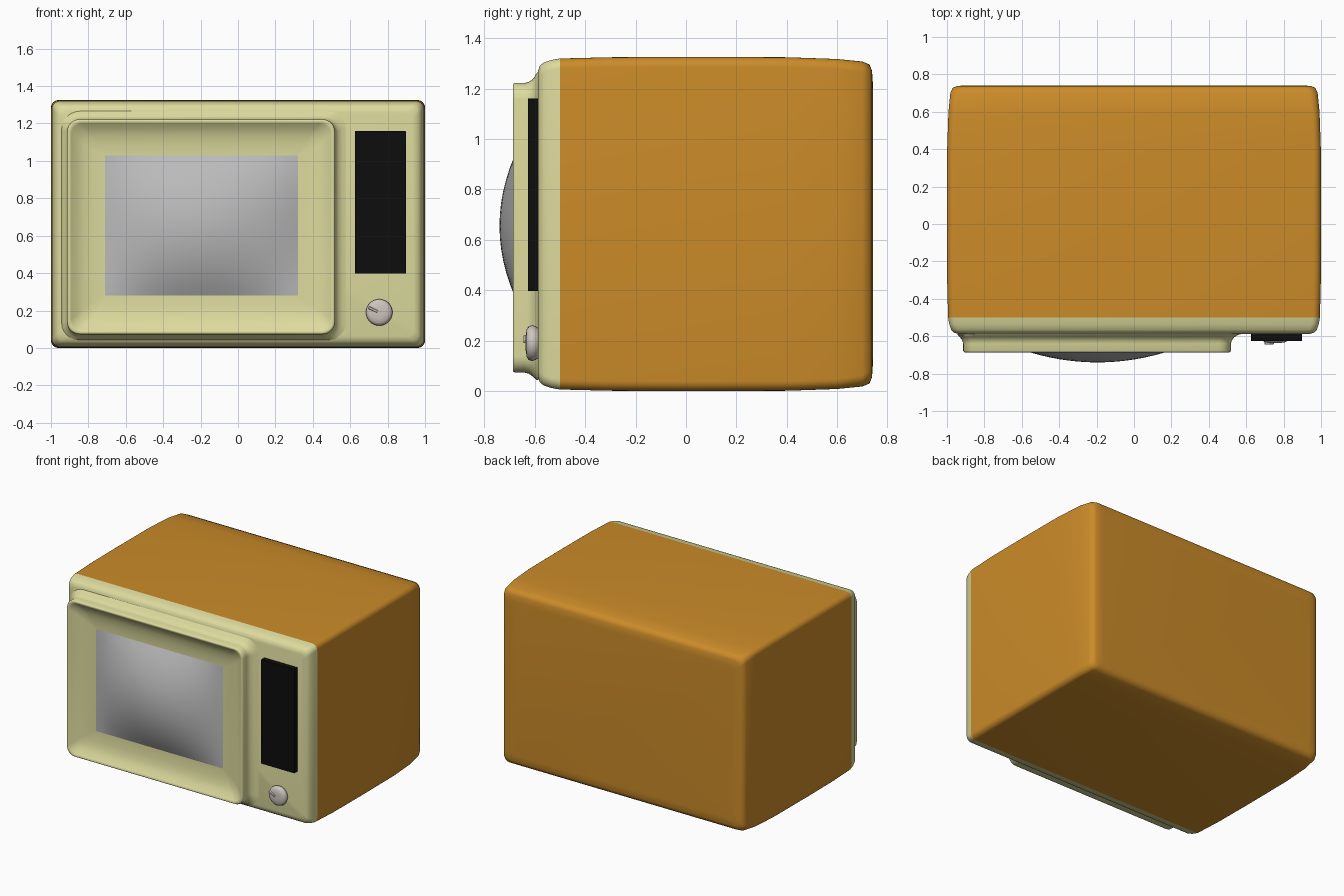
import bpy, bmesh, math

if "Cube" in bpy.data.objects:
    bpy.data.objects.remove(bpy.data.objects["Cube"])


def material(name, rgb):
    m = bpy.data.materials.new(name)
    m.diffuse_color = (*rgb, 1)
    m.use_nodes = True
    m.node_tree.nodes["Principled BSDF"].inputs["Base Color"].default_value = m.diffuse_color
    return m


ORANGE = material("orange", (0.6, 0.26, 0.022))
CREAM = material("cream", (0.72, 0.71, 0.34))
BLACK = material("black", (0.004, 0.004, 0.004))
GLASS = material("glass", (0.5, 0.5, 0.5))
METAL = material("metal", (0.62, 0.56, 0.52))


def finish(bm, name, mat, angle=40):
    bmesh.ops.recalc_face_normals(bm, faces=bm.faces)
    me = bpy.data.meshes.new(name)
    bm.to_mesh(me)
    bm.free()
    me.materials.append(mat)
    ob = bpy.data.objects.new(name, me)
    bpy.context.collection.objects.link(ob)
    bpy.ops.object.select_all(action='DESELECT')
    bpy.context.view_layer.objects.active = ob
    ob.select_set(True)
    bpy.ops.object.shade_smooth_by_angle(angle=math.radians(angle))
    return ob


def rounded_rect(x0, x1, z0, z1, r, y, n=6):
    pts = []
    corners = ((x1 - r, z1 - r), (x0 + r, z1 - r), (x0 + r, z0 + r), (x1 - r, z0 + r))
    for k, (cx, cz) in enumerate(corners):
        for i in range(n + 1):
            a = math.pi / 2 * (k + i / n)
            pts.append((cx + r * math.cos(a), y, cz + r * math.sin(a)))
    return pts


def loft(name, rings, mat, caps=(True, True), angle=40):
    bm = bmesh.new()
    loops = [[bm.verts.new(p) for p in ring] for ring in rings]
    for a, b in zip(loops, loops[1:]):
        for i in range(len(a)):
            j = (i + 1) % len(a)
            bm.faces.new((a[i], a[j], b[j], b[i]))
    if caps[0]:
        bm.faces.new(loops[0])
    if caps[1]:
        bm.faces.new(loops[-1])
    return finish(bm, name, mat, angle)


def shell_ring(y, inset, r=0.04):
    return rounded_rect(-1 + inset, 1 - inset, inset, 1.325 - inset, r, y)


# Main cabinet, gently rounded at the back
loft("cabinet", [shell_ring(y, d, r) for y, d, r in (
    (-0.5, 0.006, 0.04), (-0.3, 0.001, 0.04), (0, 0, 0.04), (0.4, 0.001, 0.04),
    (0.6, 0.008, 0.04), (0.70, 0.018, 0.045), (0.728, 0.03, 0.05),
    (0.738, 0.055, 0.05), (0.741, 0.1, 0.05))], ORANGE, (False, True), 60)

# Cream front panel
loft("front_panel", [shell_ring(y, d, r) for y, d, r in (
    (-0.5, 0.006, 0.04), (-0.535, 0.012, 0.04), (-0.565, 0.022, 0.04),
    (-0.58, 0.035, 0.04), (-0.588, 0.06, 0.04))], CREAM, (False, True), 60)

# Raised screen surround: flared foot, thin lip, concave dish
SX0, SX1, SZ0, SZ1 = -0.71, 0.32, 0.28, 1.03
rings = []
for d, y, r in ((0.07, -0.586, 0.1), (0.04, -0.592, 0.09), (0.018, -0.605, 0.08),
                (0.005, -0.622, 0.07), (0, -0.64, 0.065), (0, -0.678, 0.065),
                (-0.004, -0.685, 0.062), (-0.012, -0.687, 0.06), (-0.022, -0.68, 0.06),
                (-0.05, -0.658, 0.055), (-0.09, -0.642, 0.05), (-0.14, -0.633, 0.03)):
    side = min(d, 0.03)
    rings.append(rounded_rect(-0.913 - side, 0.518 + d, 0.073 - side, 1.222 + min(d, 0.045), r, y))
rings.append(rounded_rect(SX0, SX1, SZ0, SZ1, 0.002, -0.63))
loft("screen_surround", rings, CREAM, (False, True), 50)

# Bulging glass screen
bm = bmesh.new()
NX, NZ = 20, 16
grid = []
for i in range(NX + 1):
    u = 2 * i / NX - 1
    col = []
    for j in range(NZ + 1):
        v = 2 * j / NZ - 1
        y = -0.631 - 0.109 * (1 - u * u) * (1 - v * v)
        col.append(bm.verts.new(((SX0 + SX1) / 2 + u * (SX1 - SX0) / 2, y,
                                 (SZ0 + SZ1) / 2 + v * (SZ1 - SZ0) / 2)))
    grid.append(col)
for i in range(NX):
    for j in range(NZ):
        bm.faces.new((grid[i][j], grid[i + 1][j], grid[i + 1][j + 1], grid[i][j + 1]))
screen = finish(bm, "screen", GLASS)
if screen.data.polygons[0].normal.y > 0:
    screen.data.flip_normals()

# Black control strip
loft("control_strip", [rounded_rect(0.625, 0.897, 0.397, 1.16, 0.002, y, 1)
                       for y in (-0.58, -0.626)], BLACK)

# Rounded tuning knob
KX, KZ = 0.755, 0.19
loft("knob", [[(KX + r * math.cos(math.tau * i / 28), y, KZ + r * math.sin(math.tau * i / 28))
               for i in range(28)] for r, y in (
    (0.055, -0.58), (0.066, -0.595), (0.071, -0.61), (0.067, -0.624),
    (0.055, -0.632), (0.03, -0.636))], METAL, angle=60)

# Pointer ridge on the knob
pointer = loft("knob_pointer", [rounded_rect(-0.062, -0.01, -w, w, 0.003, y, 2)
                                for w, y in ((0.01, -0.62), (0.005, -0.644))], METAL)
pointer.location = (KX, 0, KZ)
pointer.rotation_euler.y = math.radians(25)
